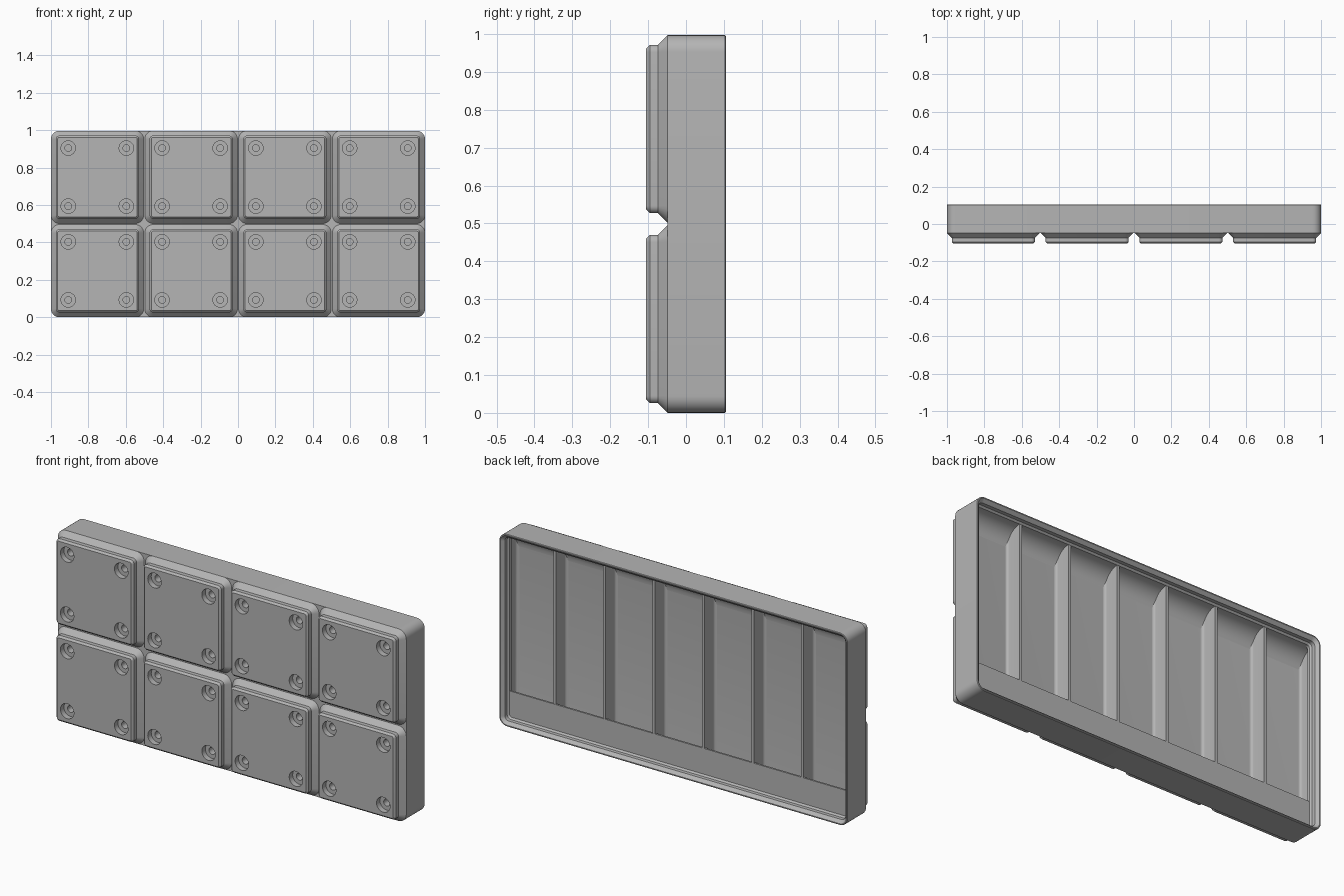
import bpy, bmesh, math

cube = bpy.data.objects.get("Cube")
if cube:
    bpy.data.objects.remove(cube, do_unlink=True)

# Work in millimetres: across x, up z, and depth d measured back from the feet
LENGTH, HEIGHT, DEPTH, PITCH = 167.5, 83.5, 17.6, 42
S = 2 / LENGTH
FLOOR, RIM, FOOT = 7, 14, 4.75
FILLET = 1.1

grey = bpy.data.materials.new("plain_grey")
grey.use_nodes = True
grey.diffuse_color = (0.46, 0.46, 0.46, 1)
grey.node_tree.nodes["Principled BSDF"].inputs["Base Color"].default_value = (0.46, 0.46, 0.46, 1)


def place(x, d, z):
    return (x * S, (d - DEPTH / 2) * S, z * S)


def finish(name, bm):
    bmesh.ops.recalc_face_normals(bm, faces=bm.faces)
    mesh = bpy.data.meshes.new(name)
    bm.to_mesh(mesh)
    bm.free()
    mesh.materials.append(grey)
    ob = bpy.data.objects.new(name, mesh)
    bpy.context.collection.objects.link(ob)
    return ob


def activate(ob):
    bpy.ops.object.select_all(action='DESELECT')
    ob.select_set(True)
    bpy.context.view_layer.objects.active = ob


def smooth(ob):
    activate(ob)
    bpy.ops.object.shade_smooth_by_angle(angle=math.radians(30))


def skin(bm, loops):
    """Join equal rings of points into a capped solid."""
    rings = [[bm.verts.new(place(*p)) for p in loop] for loop in loops]
    for a, b in zip(rings, rings[1:]):
        for i in range(len(a)):
            j = (i + 1) % len(a)
            bm.faces.new((a[i], a[j], b[j], b[i]))
    bm.faces.new(rings[0])
    bm.faces.new(rings[-1])


def rounded_ring(cx, cz, w, h, inset, d, steps=7):
    r = max(3.75 - inset, 0.6)
    pts = []
    for q, (sx, sz) in enumerate([(1, 1), (-1, 1), (-1, -1), (1, -1)]):
        for k in range(steps + 1):
            a = (q + k / steps) * math.pi / 2
            pts.append((cx + sx * (w / 2 - inset - r) + r * math.cos(a), d,
                        cz + sz * (h / 2 - inset - r) + r * math.sin(a)))
    return pts


def arc(cu, cv, r, start, end, steps=8):
    angles = [math.radians(start + (end - start) * k / steps) for k in range(steps + 1)]
    return [(cu + r * math.cos(a), cv + r * math.sin(a)) for a in angles]


# Outer tray: wall, stacking lip, inner wall, filleted floor
tray_profile = [(0, FOOT), (0, 17.4), (0.2, DEPTH), (0.6, DEPTH), (1.9, 16.3),
                (1.9, 14.7), (2.6, RIM), (2.6, 12.8), (1, 11.2)]
tray_profile += arc(1 + FILLET, FLOOR + FILLET, FILLET, 180, 270, 5)
bm = bmesh.new()
skin(bm, [rounded_ring(0, HEIGHT / 2, LENGTH, HEIGHT, i, d) for i, d in tray_profile])
tray = finish("tray_shell", bm)

# Eight stepped feet and the screw recesses in their corners
foot_profile = [(2.95, 0), (2.15, 0.8), (2.15, 2.6), (0, FOOT)]
hole_profile = [(3.25, -1), (3.25, 2.4), (1.5, 2.4), (1.5, 6)]
feet_bm, hole_bm = bmesh.new(), bmesh.new()
for col in range(4):
    for row in range(2):
        cx, cz = (col - 1.5) * PITCH, HEIGHT / 2 + (row - 0.5) * PITCH
        skin(feet_bm, [rounded_ring(cx, cz, 41.5, 41.5, i, d) for i, d in foot_profile])
        for sx in (-13, 13):
            for sz in (-13, 13):
                skin(hole_bm, [[(cx + sx + u, d, cz + sz + v)
                                for u, v in arc(0, 0, r, 0, 345, 23)]
                               for r, d in hole_profile])
feet = finish("feet", feet_bm)
holes = finish("hole_cutter", hole_bm)
holes.hide_render = True

for ob in (tray, feet):
    activate(ob)
    cut = ob.modifiers.new("screw_holes", 'BOOLEAN')
    cut.operation = 'DIFFERENCE'
    cut.solver = 'EXACT'
    cut.object = holes
    bpy.ops.object.modifier_apply(modifier=cut.name)
    smooth(ob)
bpy.data.objects.remove(holes, do_unlink=True)

# Six dividers with filleted bases, making seven compartments
WALL, COUNT = 1.2, 7
inner = LENGTH - 2
cell = (inner - WALL * (COUNT - 1)) / COUNT
bm = bmesh.new()
for n in range(1, COUNT):
    cx = -inner / 2 + n * (cell + WALL) - WALL / 2
    half = WALL / 2
    side = arc(half + FILLET, FLOOR + FILLET, FILLET, 180, 270, 5)
    outline = [(half, RIM - 0.04)] + side + [(half + FILLET, FLOOR - 0.3)]
    outline += [(-u, v) for u, v in reversed(outline)]
    skin(bm, [[(cx + u, d, z) for u, d in outline] for z in (1.7, HEIGHT - 1.7)])
smooth(finish("dividers", bm))


def full_width_part(name, outline):
    bm = bmesh.new()
    skin(bm, [[(x, d, z) for z, d in outline] for x in (-inner / 2, inner / 2)])
    smooth(finish(name, bm))


# Curved scoop along the upper wall
depth = RIM - FLOOR
lip_edge = HEIGHT - 2.6
full_width_part("scoop", [(HEIGHT - 1.7, FLOOR - 0.2), (HEIGHT - 1.7, RIM)]
                + arc(lip_edge - depth, RIM, depth, 0, -90)
                + [(lip_edge - depth, FLOOR - 0.2)])

# Label shelf along the lower wall, sloped underneath
full_width_part("label_shelf", [(1.7, RIM), (13.8, RIM), (13.8, RIM - 0.8), (1.7, FLOOR + 0.5)])
